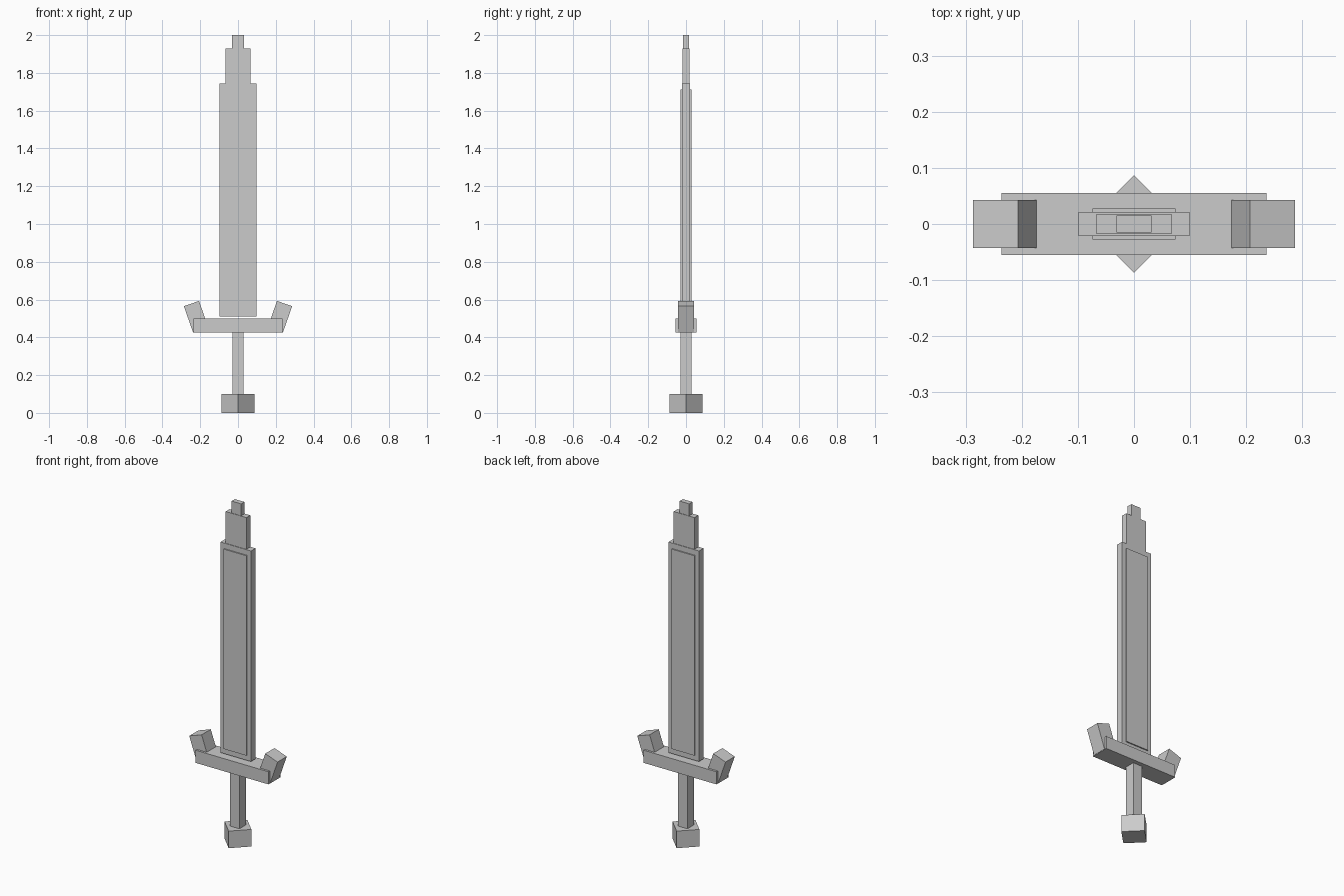
import bpy
from math import radians, sin, cos
from mathutils import Vector

if "Cube" in bpy.data.objects:
    bpy.data.objects.remove(bpy.data.objects["Cube"])


def box(name, size, center, tilt=0.0):
    """Box of full dimensions `size`, tilted about the y axis."""
    bpy.ops.mesh.primitive_cube_add(size=1, location=center, rotation=(0, tilt, 0))
    ob = bpy.context.object
    ob.name = name
    ob.scale = size
    bpy.ops.object.transform_apply(location=False, rotation=True, scale=True)
    return ob


def slab(name, half_x, half_y, z0, z1):
    """Centred upright block between two heights."""
    return box(name, (2 * half_x, 2 * half_y, z1 - z0), (0, 0, (z0 + z1) / 2))


# Pommel: square block turned 45 degrees
bpy.ops.mesh.primitive_cylinder_add(vertices=4, radius=0.087, depth=0.1, location=(0, 0, 0.05))
bpy.context.object.name = "pommel"

# Grip and crossguard
slab("grip", 0.03, 0.03, 0.1, 0.425)
slab("crossguard", 0.236, 0.055, 0.425, 0.499)

# Guard tips leaning outward, one on each end
tilt = radians(19.3)
width, length = 0.085, 0.147
for side, label in ((-1, "left"), (1, "right")):
    outer_low = Vector((0.238, 0, 0.426))
    inward = Vector((-cos(tilt), 0, sin(tilt))) * width / 2
    upward = Vector((sin(tilt), 0, cos(tilt))) * length / 2
    c = outer_low + inward + upward
    box("guard_tip_" + label, (width, 0.085, length), (side * c.x, 0, c.z), side * tilt)

# Blade, raised central panel and stepped point
slab("blade", 0.099, 0.021, 0.509, 1.744)
slab("blade_panel", 0.074, 0.028, 0.54, 1.712)
slab("blade_step", 0.067, 0.018, 1.744, 1.93)
slab("blade_tip", 0.031, 0.015, 1.93, 2.0)
